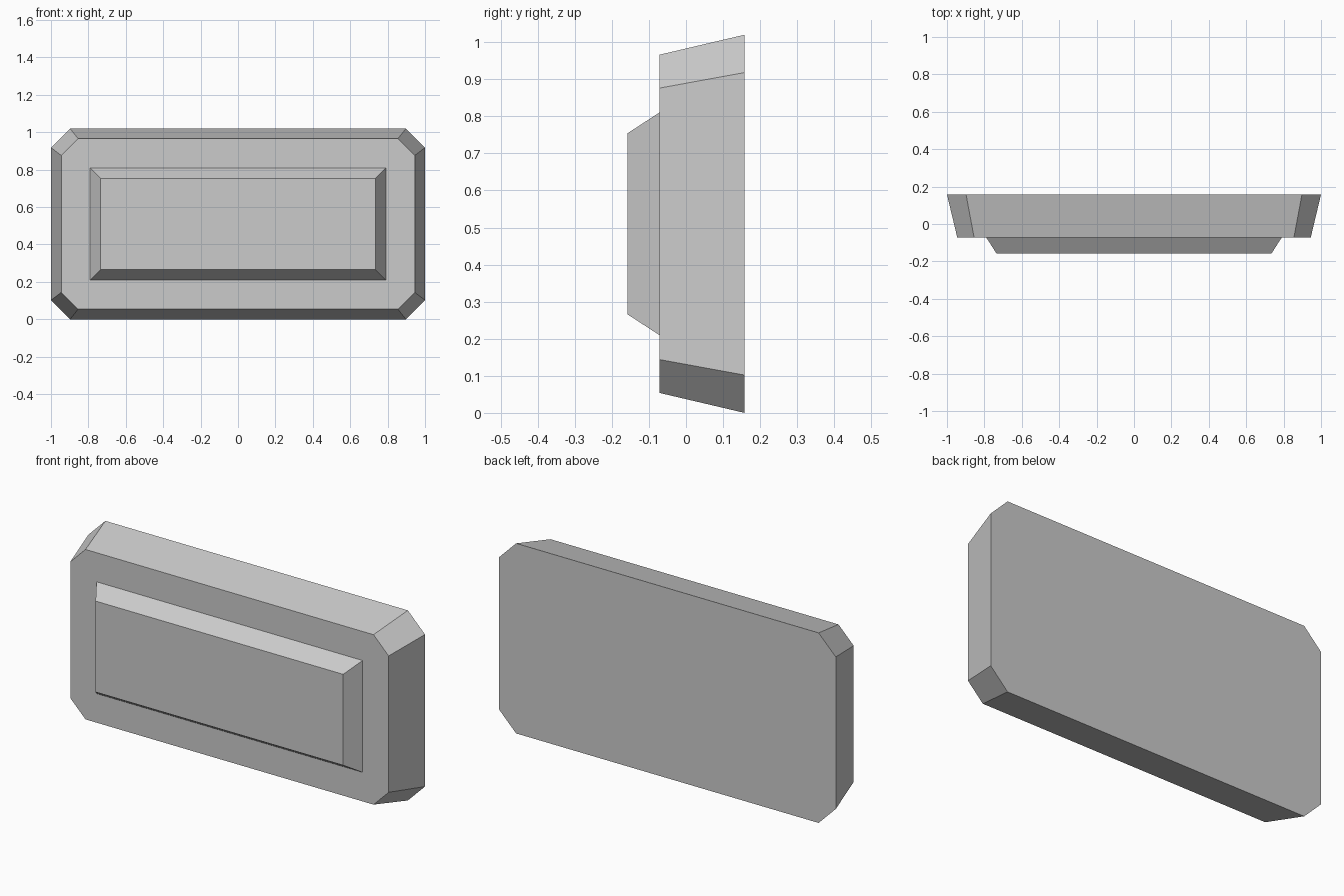
import bpy, bmesh

cube = bpy.data.objects.get("Cube")
if cube:
    bpy.data.objects.remove(cube, do_unlink=True)

MID_Z = 0.51

grey = bpy.data.materials.new("light_grey")
grey.use_nodes = True
colour = (0.6, 0.6, 0.6, 1)
grey.diffuse_color = colour
grey.node_tree.nodes["Principled BSDF"].inputs["Base Color"].default_value = colour


def outline(half_w, half_h, cut):
    """Rectangle outline, with cut corners when cut is above zero."""
    points = []
    for sx, sz in ((1, 1), (-1, 1), (-1, -1), (1, -1)):
        side = (sx * half_w, sz * (half_h - cut))
        end = (sx * (half_w - cut), sz * half_h)
        if cut == 0:
            points.append(side)
        else:
            points += [side, end] if sx == sz else [end, side]
    return points


def tapered_slab(name, back, front, y_back, y_front):
    """Closed slab that narrows from its back outline to its front outline."""
    bm = bmesh.new()
    rings = [[bm.verts.new((x, y, z)) for x, z in outline(*size)]
             for size, y in ((back, y_back), (front, y_front))]
    for ring in rings:
        bm.faces.new(ring)
    count = len(rings[0])
    for i in range(count):
        j = (i + 1) % count
        bm.faces.new((rings[0][i], rings[0][j], rings[1][j], rings[1][i]))
    bmesh.ops.recalc_face_normals(bm, faces=bm.faces)
    mesh = bpy.data.meshes.new(name)
    bm.to_mesh(mesh)
    bm.free()
    mesh.materials.append(grey)
    obj = bpy.data.objects.new(name, mesh)
    obj.location.z = MID_Z
    bpy.context.collection.objects.link(obj)
    return obj


# Main body with cut corners, wider at the back
tapered_slab("body", (1.0, 0.51, 0.102), (0.945, 0.456, 0.09), 0.158, -0.072)

# Raised bevelled panel on the front
tapered_slab("front_panel", (0.79, 0.30, 0), (0.735, 0.244, 0), -0.072, -0.158)
